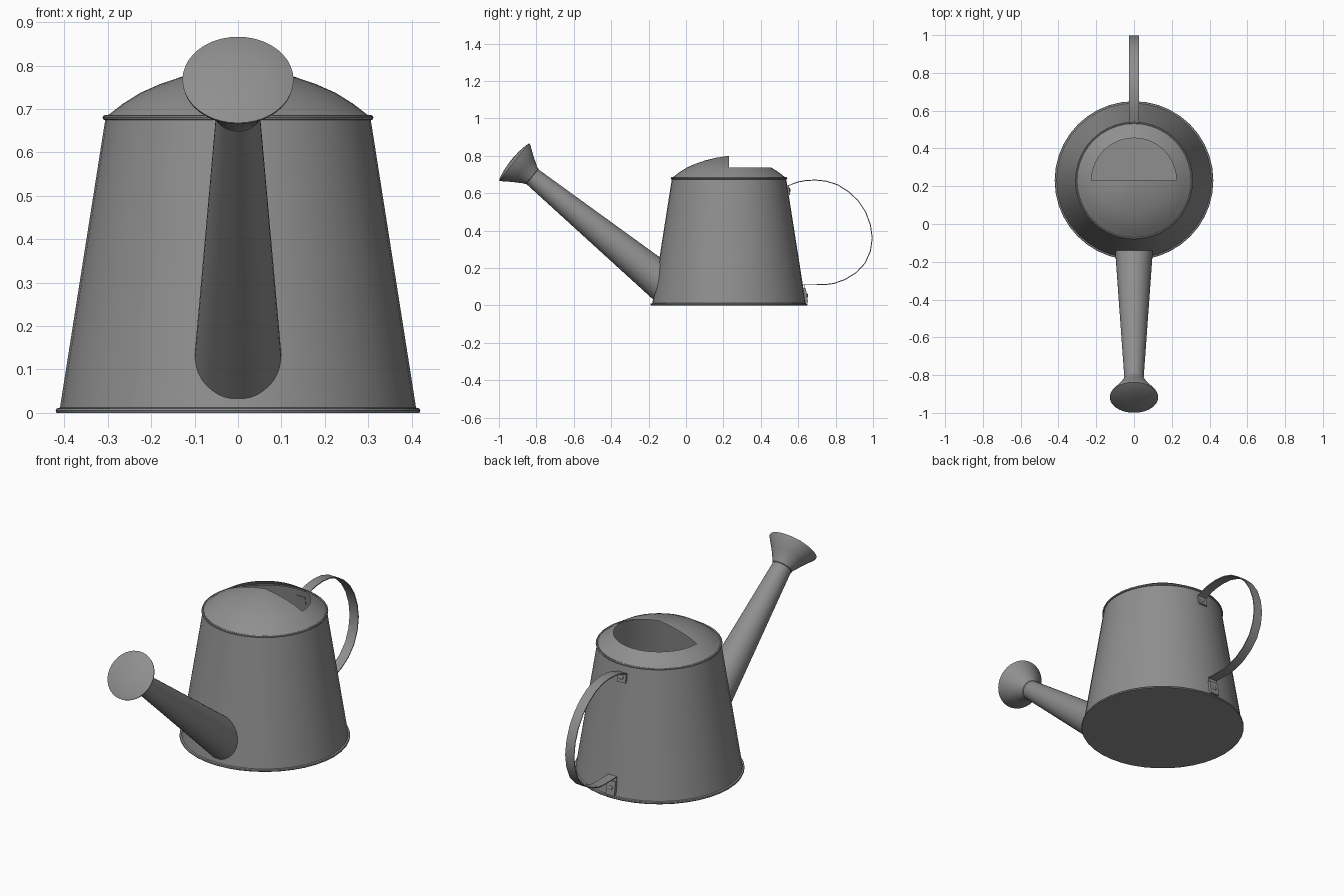
import bpy, bmesh, math
from mathutils import Vector

if "Cube" in bpy.data.objects:
    bpy.data.objects.remove(bpy.data.objects["Cube"])

CY = 0.23      # body centre on y
N = 40         # sides of the round parts

metal = bpy.data.materials.new("grey metal")
metal.diffuse_color = (0.27, 0.275, 0.27, 1)
metal.use_nodes = True
metal.node_tree.nodes["Principled BSDF"].inputs["Base Color"].default_value = metal.diffuse_color


def finish(name, verts, faces, angle=35):
    me = bpy.data.meshes.new(name)
    me.from_pydata([tuple(v) for v in verts], [], faces)
    bm = bmesh.new()
    bm.from_mesh(me)
    bmesh.ops.remove_doubles(bm, verts=bm.verts, dist=1e-5)
    bmesh.ops.recalc_face_normals(bm, faces=bm.faces)
    bm.to_mesh(me)
    bm.free()
    ob = bpy.data.objects.new(name, me)
    bpy.context.collection.objects.link(ob)
    me.materials.append(metal)
    bpy.ops.object.select_all(action='DESELECT')
    ob.select_set(True)
    bpy.context.view_layer.objects.active = ob
    bpy.ops.object.shade_smooth_by_angle(angle=math.radians(angle))
    return ob


def lathe(name, profile, origin, axis=Vector((0, 0, 1)), keep=None):
    """Turn (radius, height) pairs around an axis; keep() can drop faces."""
    u = Vector((1, 0, 0))
    v = axis.cross(u)
    verts, faces = [], []
    for r, h in profile:
        for i in range(N):
            a = 2 * math.pi * i / N
            verts.append(origin + axis * h + (u * math.cos(a) + v * math.sin(a)) * r)
    for k in range(len(profile) - 1):
        for i in range(N):
            j = (i + 1) % N
            f = [k * N + i, k * N + j, (k + 1) * N + j, (k + 1) * N + i]
            if profile[k + 1][0] == 0:
                f = f[:3]
            elif profile[k][0] == 0:
                f = [f[0], f[2], f[3]]
            if keep is None or keep(k, sum((verts[q] for q in f), Vector()) / len(f)):
                faces.append(f)
    return finish(name, verts, faces)


base = Vector((0, CY, 0))


def body_radius(z):
    return 0.411 + (0.305 - 0.411) * z / 0.68


# Tapered body with a flat floor and a flat bottom rim
lathe("body", [(0, 0), (0.418, 0), (0.42, 0.005), (0.418, 0.01), (0.41, 0.012),
               (0.305, 0.68)], base)

# Rolled top rim
lathe("top_rim", [(0.306 + 0.006 * math.cos(a), 0.68 + 0.006 * math.sin(a))
                  for a in [2 * math.pi * i / 8 for i in range(9)]], base)

# Domed lid, with the back half of its middle left open
dome = [(0.304, 0.682), (0.265, 0.712), (0.225, 0.737), (0.18, 0.757),
        (0.13, 0.774), (0.07, 0.789), (0, 0.80)]
lathe("domed_lid", dome, base, keep=lambda k, c: k < 2 or c.y < CY)

# Spout, its foot trimmed along the body wall
tip = Vector((0, -0.83, 0.695))
axis = Vector((0, -0.776, 0.631)).normalized()
side = Vector((1, 0, 0))
up = axis.cross(side)
verts, faces = [], []
for i in range(N):
    a = 2 * math.pi * i / N
    d = side * math.cos(a) + up * math.sin(a)
    t = 0.0
    while t < 1.2:
        p = tip - axis * t + d * (0.05 + 0.056 * t)
        if math.hypot(p.x, p.y - CY) < body_radius(p.z) - 0.001:
            break
        t += 0.003
    verts += [tip + d * 0.05, p]
    j = (i + 1) % N
    faces.append([2 * i, 2 * j, 2 * j + 1, 2 * i + 1])
finish("spout", verts, faces)

# Sprinkler rose with a slightly domed face
lathe("sprinkler_rose", [(0.049, -0.012), (0.054, -0.008), (0.056, 0.0), (0.088, 0.052),
                         (0.127, 0.108), (0.128, 0.114), (0.105, 0.122), (0.06, 0.13),
                         (0, 0.133)], tip, axis)

# Strap handle: flat strip with both ends folded down along the body
path = [(0.553, 0.59), (0.546, 0.64), (0.60, 0.66), (0.64, 0.667), (0.69, 0.67),
        (0.75, 0.664), (0.81, 0.645), (0.87, 0.607), (0.92, 0.56), (0.96, 0.50),
        (0.986, 0.43), (0.996, 0.36), (0.986, 0.29), (0.957, 0.225), (0.91, 0.175),
        (0.85, 0.138), (0.79, 0.117), (0.75, 0.112), (0.63, 0.113), (0.645, 0.015)]
W, T = 0.026, 0.0025
verts, faces = [], []
for i, (y, z) in enumerate(path):
    a = Vector(path[max(i - 1, 0)])
    b = Vector(path[min(i + 1, len(path) - 1)])
    d = (b - a).normalized()
    for x, s in ((-W, T), (W, T), (W, -T), (-W, -T)):
        verts.append((x, y - d.y * s, z + d.x * s))
for i in range(len(path) - 1):
    for k in range(4):
        m = (k + 1) % 4
        faces.append([4 * i + k, 4 * i + m, 4 * i + 4 + m, 4 * i + 4 + k])
e = 4 * (len(path) - 1)
faces += [[3, 2, 1, 0], [e, e + 1, e + 2, e + 3]]
finish("strap_handle", verts, faces)


# Mounting plates and rivets where the handle meets the body
out = Vector((0, 0.988, 0.156)).normalized()
for label, z0, z1, depth in (("upper", 0.595, 0.64, 0.008), ("lower", 0.016, 0.09, 0.014)):
    verts = []
    for z in (z0, z1):
        y = CY + body_radius(z)
        for x, o in ((-W, -0.004), (W, -0.004), (W, depth), (-W, depth)):
            verts.append((x, y + o, z))
    faces = [[0, 1, 2, 3], [4, 5, 6, 7]] + [[k, (k + 1) % 4, (k + 1) % 4 + 4, k + 4]
                                            for k in range(4)]
    finish(label + "_handle_plate", verts, faces)
    zm = (z0 + z1) / 2
    lathe(label + "_rivet", [(0.012, 0), (0.011, 0.004), (0.007, 0.007), (0, 0.008)],
          Vector((0, CY + body_radius(zm) + depth - 0.002, zm)), out)
